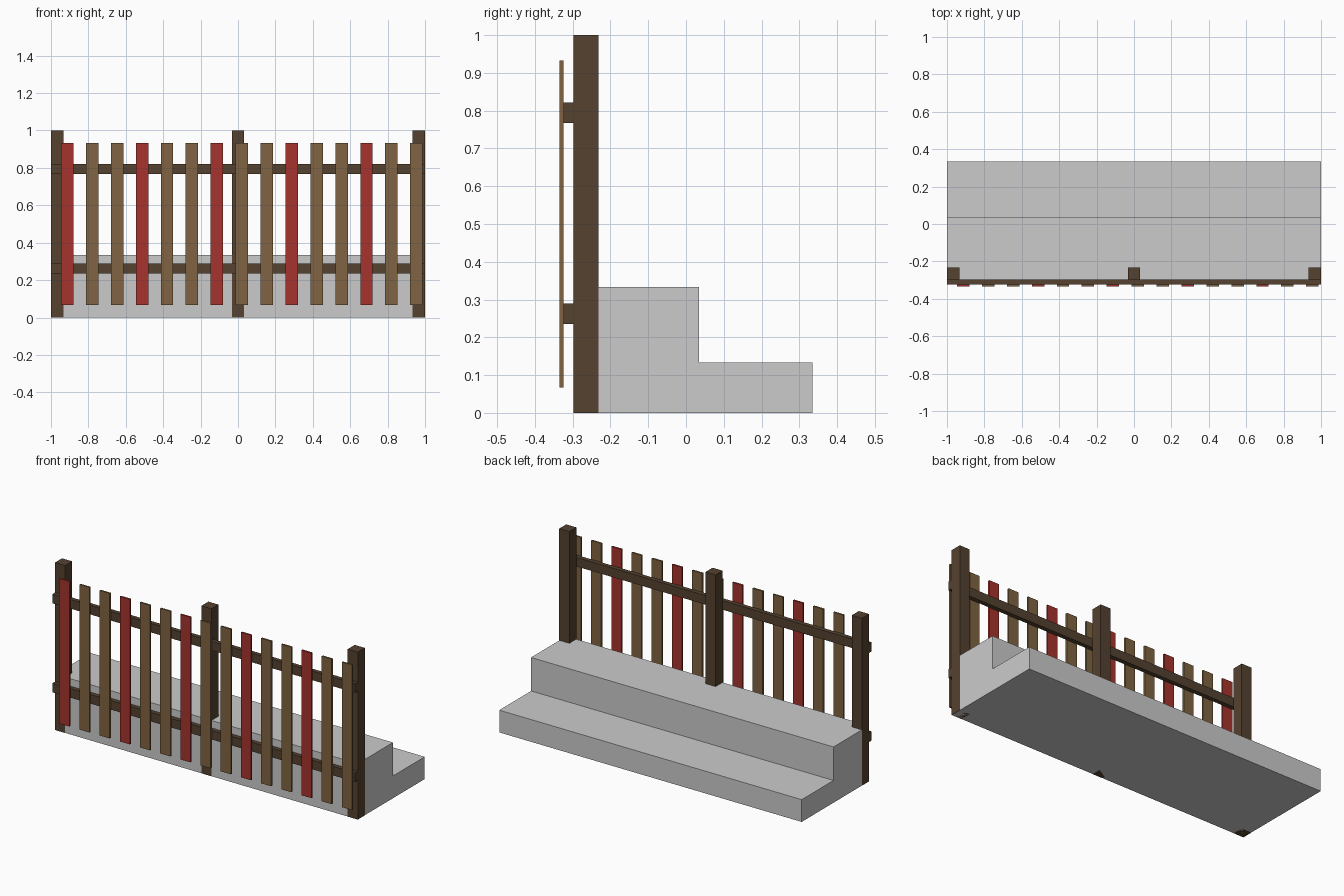
import bpy
import bmesh

if "Cube" in bpy.data.objects:
    bpy.data.objects.remove(bpy.data.objects["Cube"])


def material(name, rgb):
    m = bpy.data.materials.new(name)
    m.diffuse_color = (*rgb, 1)
    m.use_nodes = True
    m.node_tree.nodes["Principled BSDF"].inputs["Base Color"].default_value = m.diffuse_color
    return m


DARK = material("dark_wood", (0.089, 0.054, 0.030))
BROWN = material("brown_wood", (0.216, 0.127, 0.054))
RED = material("red_paint", (0.38, 0.034, 0.026))


def extrude_x(name, profile, x0, x1, mat=None):
    """Extrude a (y, z) profile along x."""
    bm = bmesh.new()
    face = bm.faces.new([bm.verts.new((x0, y, z)) for y, z in profile])
    ext = bmesh.ops.extrude_face_region(bm, geom=[face])
    verts = [g for g in ext["geom"] if isinstance(g, bmesh.types.BMVert)]
    bmesh.ops.translate(bm, verts=verts, vec=(x1 - x0, 0, 0))
    bmesh.ops.recalc_face_normals(bm, faces=bm.faces)
    mesh = bpy.data.meshes.new(name)
    bm.to_mesh(mesh)
    bm.free()
    if mat:
        mesh.materials.append(mat)
    obj = bpy.data.objects.new(name, mesh)
    bpy.context.collection.objects.link(obj)
    return obj


def box(name, x, y, z, mat):
    rect = [(y[0], z[0]), (y[1], z[0]), (y[1], z[1]), (y[0], z[1])]
    return extrude_x(name, rect, x[0], x[1], mat)


HALF = 1 / 30              # half the width of posts and slats
FRONT, POST_BACK = -0.298, -0.232
RAIL_FRONT, SLAT_FRONT = -0.324, -0.335

# Stepped base, a hair inside the post faces
extrude_x("stepped_base",
          [(FRONT + 0.001, 0), (0.335, 0), (0.335, 0.133), (0.035, 0.133),
           (0.035, 0.333), (FRONT + 0.001, 0.333)], -0.999, 0.999)

# Three posts
for side, x in (("left", -1 + HALF), ("middle", 0), ("right", 1 - HALF)):
    box(f"{side}_post", (x - HALF, x + HALF), (FRONT, POST_BACK), (0, 1), DARK)

# Two rails
for level, z in (("lower", 0.262), ("upper", 0.794)):
    box(f"{level}_rail", (-1, 1), (RAIL_FRONT, FRONT), (z - 0.027, z + 0.027), DARK)

# Slats, every third one red
for i in range(15):
    x = -0.913 + i * 2 / 15
    box(f"slat_{i + 1}", (x - HALF, x + HALF), (SLAT_FRONT, RAIL_FRONT),
        (0.067, 0.933), RED if i % 3 == 0 else BROWN)
